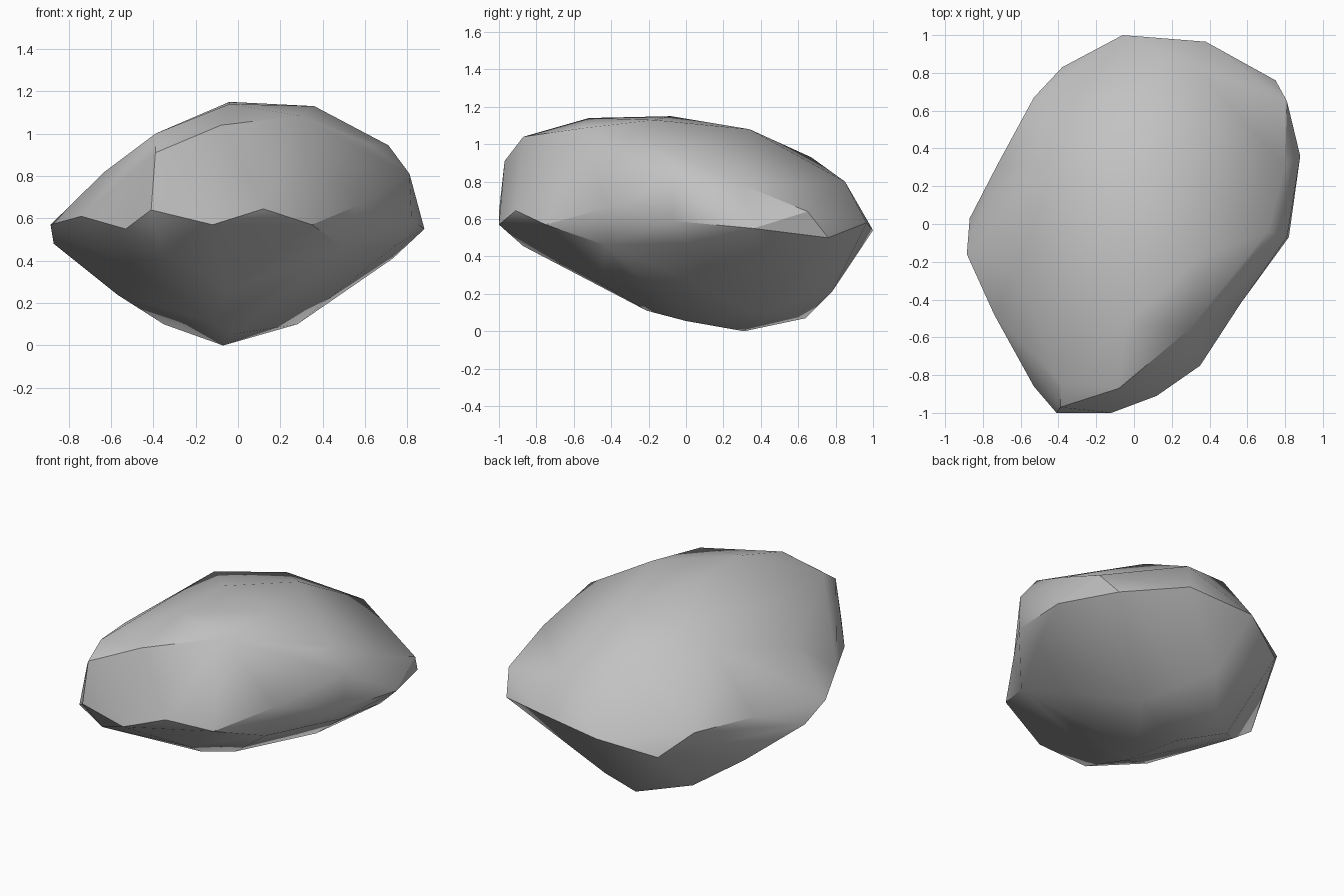
import bpy, bmesh, math
from itertools import combinations
from mathutils import Vector

cube = bpy.data.objects.get("Cube")
if cube:
    bpy.data.objects.remove(cube, do_unlink=True)

# stone material
stone = bpy.data.materials.new("stone grey")
stone.use_nodes = True
grey = (0.54, 0.54, 0.54, 1)
stone.diffuse_color = grey
stone.node_tree.nodes["Principled BSDF"].inputs["Base Color"].default_value = grey

# jagged ridge around the widest part
ridge = [(-.885, -.16, .57), (-.74, -.48, .61), (-.53, -.86, .55), (-.41, -1, .64),
         (-.12, -1, .57), (.12, -.91, .645), (.35, -.75, .57), (.565, -.42, .66),
         (.81, -.07, .81), (.82, -.07, .59), (.88, .36, .55), (.81, .65, .64),
         (.75, .76, .5), (.38, .965, .58), (-.06, 1, .54), (-.38, .83, .44),
         (-.53, .67, .58), (-.72, .32, .6), (-.87, .03, .48)]

# rounded crown
crown = [(-.39, -.97, .91), (-.39, -.84, 1), (-.08, -.87, 1.04), (.29, -.56, 1.085),
         (-.04, -.52, 1.14), (.36, -.17, 1.13), (-.04, -.08, 1.15), (.71, -.04, .945),
         (.62, -.19, .95), (.2, .34, 1.08), (.8, .31, .78), (-.12, .67, .93),
         (.3, .85, .8), (-.4, .33, .99), (-.63, -.25, .82)]

# tapered underside
base = [(-.36, -.87, .455), (-.52, -.5, .37), (-.05, -.46, .26), (-.11, -.21, .11),
        (-.02, 0, .055), (-.07, .31, 0), (.28, .4, .1), (-.09, .64, .07),
        (.03, .78, .21), (.73, .41, .41), (-.35, .43, .1), (-.57, .21, .24),
        (.5, -.43, .46), (.74, 0, .47)]


def rounded(point):
    """Ease a corner toward an ellipsoid, so shallow dents still join the skin."""
    p = Vector((point.x / .88, point.y, (point.z - .55) / .58))
    return p.lerp(p.normalized(), .3)


# join every three corners that have all the others on one side
corners = [Vector(p) for p in ridge + crown + base]
guide = [rounded(p) for p in corners]
bm = bmesh.new()
verts = [bm.verts.new(p) for p in corners]
for i, j, k in combinations(range(len(guide)), 3):
    normal = (guide[j] - guide[i]).cross(guide[k] - guide[i])
    level = normal.dot(guide[i])
    sides = [normal.dot(g) - level for n, g in enumerate(guide) if n not in (i, j, k)]
    if max(sides) < 0 or min(sides) > 0:
        order = (i, j, k) if max(sides) < 0 else (i, k, j)
        bm.faces.new([verts[n] for n in order])
bmesh.ops.delete(bm, geom=[v for v in bm.verts if not v.link_faces], context="VERTS")
mesh = bpy.data.meshes.new("rock")
bm.to_mesh(mesh)
bm.free()
mesh.materials.append(stone)

rock = bpy.data.objects.new("rock", mesh)
bpy.context.collection.objects.link(rock)
bpy.ops.object.select_all(action="DESELECT")
rock.select_set(True)
bpy.context.view_layer.objects.active = rock
bpy.ops.object.shade_smooth_by_angle(angle=math.radians(32))
